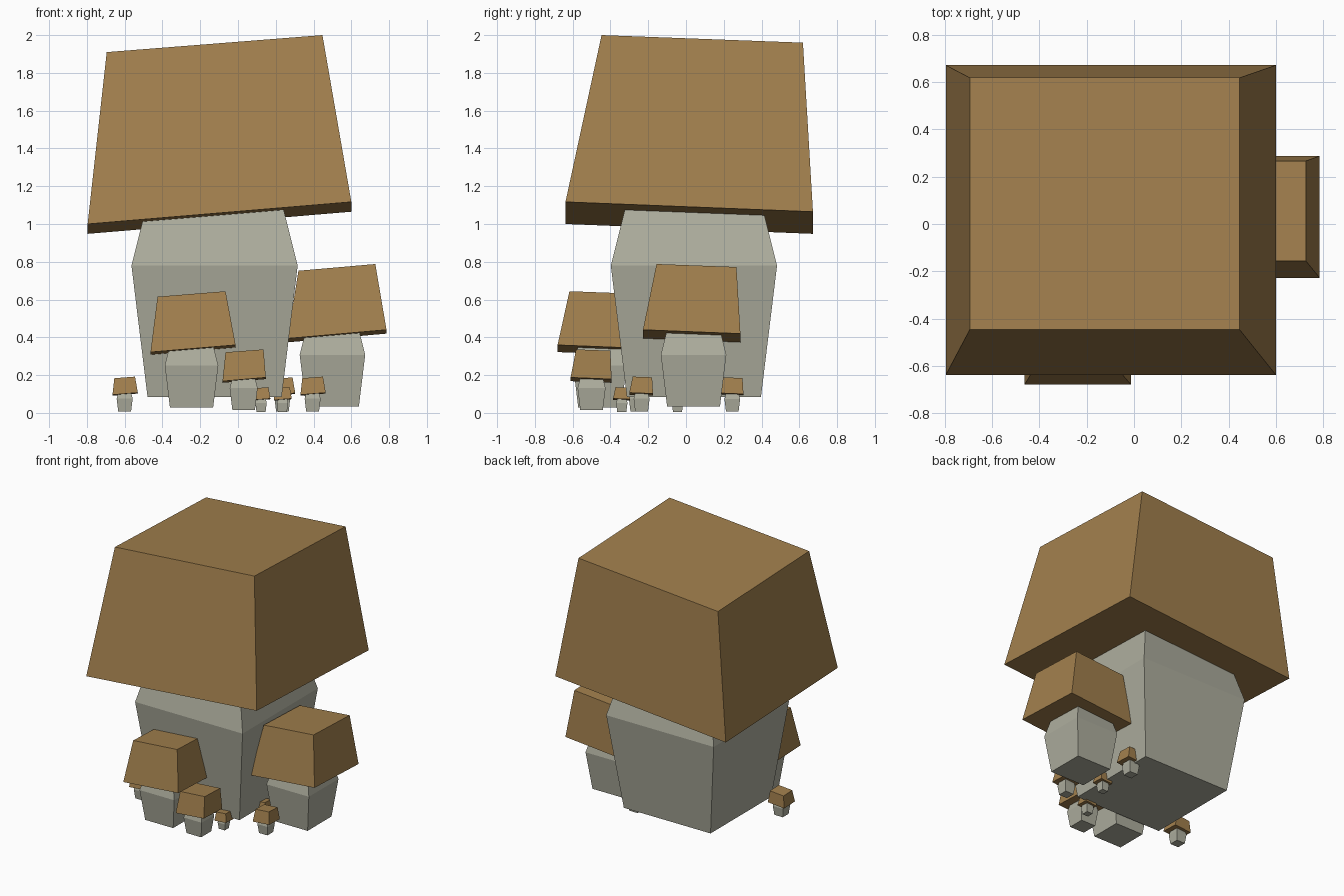
import bpy

if "Cube" in bpy.data.objects:
    bpy.data.objects.remove(bpy.data.objects["Cube"])


def material(name, rgb):
    m = bpy.data.materials.new(name)
    m.diffuse_color = (*rgb, 1)
    m.use_nodes = True
    m.node_tree.nodes["Principled BSDF"].inputs["Base Color"].default_value = m.diffuse_color
    return m


BROWN = material("cap_brown", (0.36, 0.215, 0.075))
PALE = material("stem_pale", (0.42, 0.42, 0.34))


def loft(name, rings, mat):
    """Closed solid through a stack of four-cornered rings."""
    verts = [v for ring in rings for v in ring]
    n = len(rings)
    faces = [(3, 2, 1, 0), tuple(range(4 * n - 4, 4 * n))]
    for r in range(n - 1):
        for i in range(4):
            j = (i + 1) % 4
            faces.append((4 * r + i, 4 * r + j, 4 * r + 4 + j, 4 * r + 4 + i))
    me = bpy.data.meshes.new(name)
    me.from_pydata(verts, [], faces)
    me.materials.append(mat)
    ob = bpy.data.objects.new(name, me)
    bpy.context.collection.objects.link(ob)
    return ob


def ring(x0, x1, y0, y1, z):
    """Rectangle; z gives the heights of its four corners."""
    return list(zip((x0, x1, x1, x0), (y0, y0, y1, y1), z))


# Full-size cap outlines, measured from the stem centre (x0, x1, y0, y1)
RIM = (-0.672, 0.724, -0.68, 0.63)
CROWN = (-0.571, 0.571, -0.489, 0.577)
# Tilted corner heights and the stem profile (height, half width)
RIM_Z = (1.00, 1.117, 1.065, 0.948)
CROWN_Z = (1.91, 2.0, 1.96, 1.87)
STEM = ((0.085, 0.355), (0.78, 0.44), (1.2, 0.335))


def mushroom(name, x, y, s, rim=None, crown=None):
    def place(r):
        return (x + s * r[0], x + s * r[1], y + s * r[2], y + s * r[3])

    loft(name + "_stem", [ring(x - s * h, x + s * h, y - s * h, y + s * h, [s * z] * 4)
                          for z, h in STEM], PALE)
    loft(name + "_cap", [ring(*(rim or place(RIM)), [s * z for z in RIM_Z]),
                         ring(*(crown or place(CROWN)), [s * z for z in CROWN_Z])], BROWN)


# Large mushroom and three medium ones
mushroom("large_mushroom", -0.124, 0.042, 1.0)
mushroom("right_mushroom", 0.50, 0.04, 0.394,
         (0.262, 0.786, -0.228, 0.288), (0.32, 0.727, -0.156, 0.267))
mushroom("left_mushroom", -0.246, -0.456, 0.322,
         (-0.463, -0.013, -0.68, -0.258), (-0.426, -0.066, -0.617, -0.275))
mushroom("small_mushroom", 0.03, -0.50, 0.168,
         (-0.082, 0.147, -0.611, -0.394), (-0.066, 0.135, -0.582, -0.40))

# Tiny sprouts around the foot
for i, (x, y, s) in enumerate([(-0.60, -0.26, 0.096), (0.395, -0.235, 0.096),
                               (0.235, 0.245, 0.094), (0.122, -0.34, 0.068),
                               (0.235, -0.045, 0.068)]):
    mushroom(f"tiny_mushroom_{i + 1}", x, y, s)
